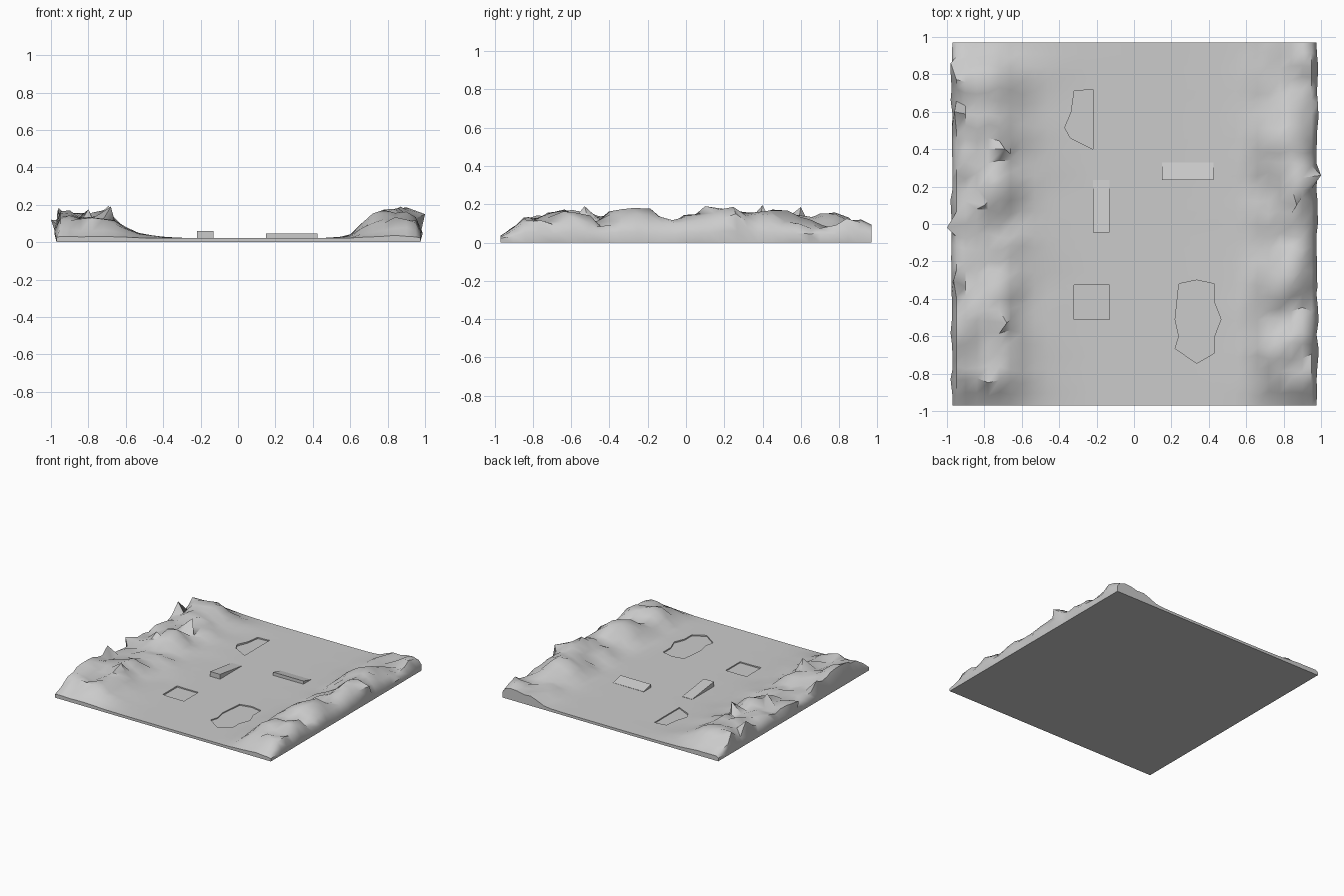
import bpy, bmesh, math, random
from mathutils import noise, Vector

if "Cube" in bpy.data.objects:
    bpy.data.objects.remove(bpy.data.objects["Cube"])

random.seed(7)
FLOOR = 0.021

# cross-section of the valley: (x, height)
PROFILE = [(-.97, .055), (-.95, .12), (-.9, .13), (-.84, .125), (-.78, .125), (-.72, .12),
           (-.66, .095), (-.6, .065), (-.53, .042), (-.46, .033), (-.38, .026), (-.25, FLOOR),
           (0, FLOOR), (.25, FLOOR), (.45, .022), (.54, .026), (.6, .036), (.66, .075), (.72, .108),
           (.78, .125), (.84, .138), (.9, .138), (.95, .115), (.975, .055)]
ROWS = 30
Y0, Y1 = -.97, .97


def new_object(name, bm, smooth=None):
    bmesh.ops.recalc_face_normals(bm, faces=bm.faces[:])
    me = bpy.data.meshes.new(name)
    bm.to_mesh(me)
    bm.free()
    ob = bpy.data.objects.new(name, me)
    bpy.context.collection.objects.link(ob)
    if smooth:
        bpy.ops.object.select_all(action='DESELECT')
        ob.select_set(True)
        bpy.context.view_layer.objects.active = ob
        bpy.ops.object.shade_smooth_by_angle(angle=math.radians(smooth))
    return ob


def prism(name, pts, z0, z1):
    """Vertical extrusion of a plan outline."""
    bm = bmesh.new()
    f = bm.faces.new([bm.verts.new((x, y, z0)) for x, y in pts])
    top = bmesh.ops.extrude_face_region(bm, geom=[f])['geom']
    for v in top:
        if isinstance(v, bmesh.types.BMVert):
            v.co.z = z1
    return new_object(name, bm)


def wedge(name, x0, x1, y0, y1, high):
    """Ramp, tall at the front and sinking into the floor at the back."""
    bm = bmesh.new()
    side = [(y0, .01), (y0, high), (y1, FLOOR + .002), (y1, .01)]
    a = [bm.verts.new((x0, y, z)) for y, z in side]
    b = [bm.verts.new((x1, y, z)) for y, z in side]
    bm.faces.new(a)
    bm.faces.new(b[::-1])
    for i in range(4):
        j = (i + 1) % 4
        bm.faces.new((a[i], b[i], b[j], a[j]))
    return new_object(name, bm)


def ease(t):
    t = max(0, min(1, t))
    return t * t * (3 - 2 * t)


def height(x, y, base):
    n = noise.noise(Vector((x * 5, y * 5.5, 3.7))) * .75 + random.uniform(-.14, .14)
    rise = (base - FLOOR) * (1 + n)
    front = .1 + .9 * ease((y - Y0) / .16)
    back_low = .15 if x < 0 else .6
    back = back_low + (1 - back_low) * ease((Y1 - y) / .16)
    return FLOOR + min(.172, max(0, rise * front * back))


# valley terrain with rocky ridges along both sides
bm = bmesh.new()
grid = []
for r in range(ROWS + 1):
    y = Y0 + (Y1 - Y0) * r / ROWS
    row = []
    for c, (x, base) in enumerate(PROFILE):
        edge_row = r in (0, ROWS)
        z = height(x, y, base)
        dx = dy = 0
        if base > .05 and not edge_row:
            dy = random.uniform(-.018, .018)
            if c in (0, len(PROFILE) - 1):
                dx = math.copysign(random.uniform(-.006, .012), x)
        row.append(bm.verts.new((x + dx, y + dy, z)))
    grid.append(row)
for r in range(ROWS):
    for c in range(len(PROFILE) - 1):
        bm.faces.new((grid[r][c], grid[r][c + 1], grid[r + 1][c + 1], grid[r + 1][c]))

# a few overhanging outcrops on the outer edges
last = len(PROFILE) - 1
for c, y, x, z in ((1, -.02, -1, .12), (1, .86, -.98, .1), (1, .6, -.96, .185), (1, -.3, -.965, .17),
                   (5, .4, -.69, .195), (5, -.53, -.68, .19), (3, .1, -.8, .175),
                   (last - 1, .26, 1, .15), (last - 3, .1, .87, .19), (last - 3, -.28, .86, .18)):
    r = round((y - Y0) / (Y1 - Y0) * ROWS)
    grid[r][c].co = (x, y, z)

# skirt walls and flat underside
rim = grid[0] + [g[-1] for g in grid[1:]] + grid[-1][-2::-1] + [g[0] for g in grid[-2:0:-1]]
low = [bm.verts.new((min(.975, max(-.97, v.co.x)), v.co.y, 0)) for v in rim]
for v, c in zip(low, rim):
    if abs(v.co.x) > .94:
        v.co.x = math.copysign(.97 if v.co.x < 0 else .975, v.co.x)
for i in range(len(rim)):
    j = (i + 1) % len(rim)
    bm.faces.new((rim[i], low[i], low[j], rim[j]))
bm.faces.new(low[::-1])
terrain = new_object("valley_terrain", bm, smooth=50)

# shallow hollows pressed into the valley floor
hollows = {
    "square_hollow": [(-.32, -.51), (-.13, -.51), (-.13, -.325), (-.32, -.325)],
    "pond_hollow": [(.24, -.32), (.22, -.51), (.24, -.6), (.22, -.665), (.335, -.745), (.43, -.69),
                    (.43, -.6), (.465, -.51), (.43, -.42), (.43, -.32), (.335, -.3)],
    "narrow_hollow": [(-.22, .4), (-.22, .72), (-.32, .71), (-.335, .6), (-.37, .515), (-.34, .46)],
}
for name, pts in hollows.items():
    cutter = prism(name + "_cutter", pts, .012, .1)
    cutter.hide_render = True
    cutter.hide_set(True)
    mod = terrain.modifiers.new(name, 'BOOLEAN')
    mod.operation = 'DIFFERENCE'
    mod.solver = 'EXACT'
    mod.object = cutter

# ramps standing on the floor
wedge("left_ramp", -.22, -.13, -.045, .235, .06)
wedge("right_ramp", .15, .425, .235, .33, .047)
